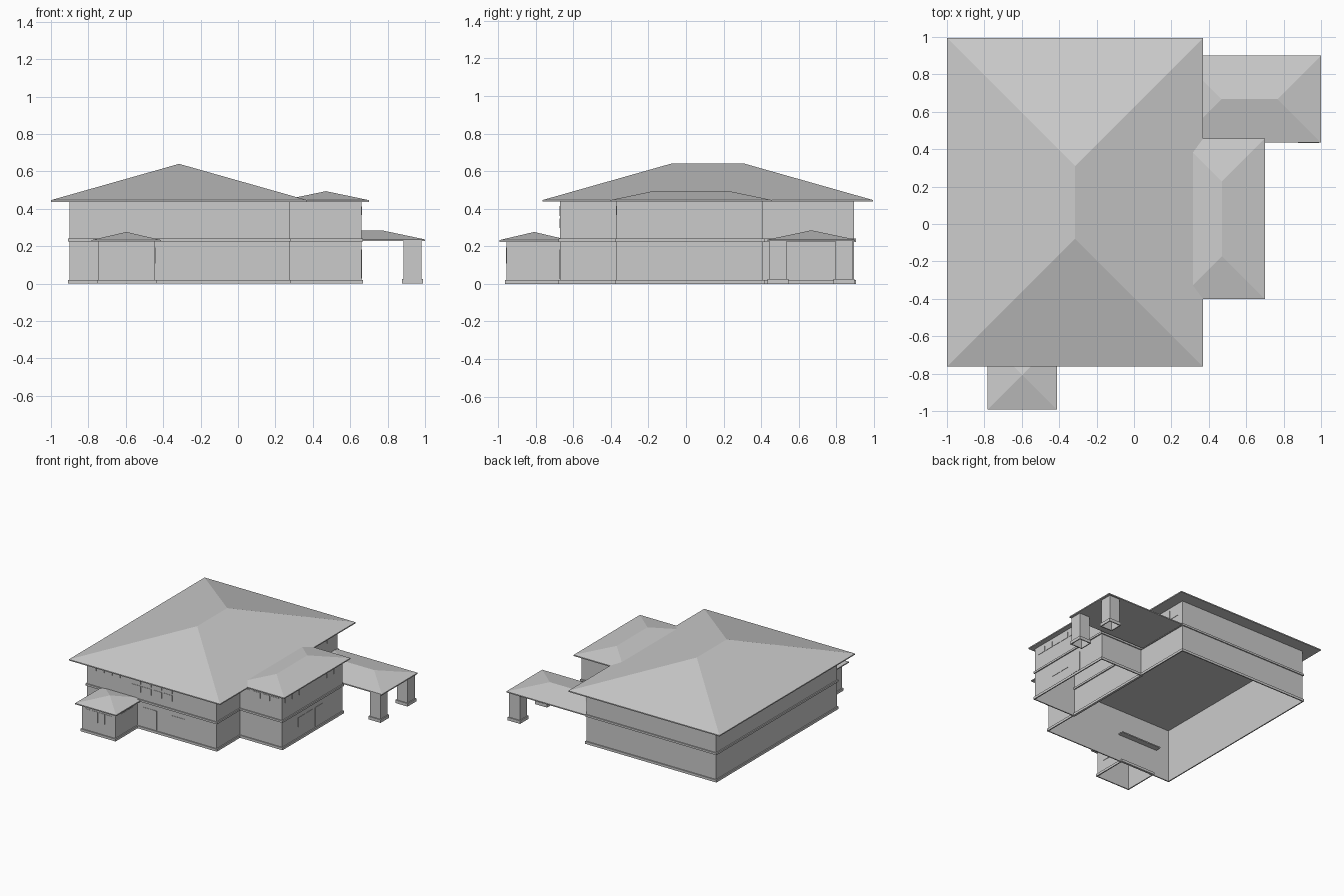
import bpy, bmesh

if "Cube" in bpy.data.objects:
    bpy.data.objects.remove(bpy.data.objects["Cube"])


def make(name, verts, faces):
    me = bpy.data.meshes.new(name)
    me.from_pydata(verts, [], faces)
    bm = bmesh.new()
    bm.from_mesh(me)
    bmesh.ops.remove_doubles(bm, verts=bm.verts, dist=1e-5)
    bmesh.ops.recalc_face_normals(bm, faces=bm.faces)
    bm.to_mesh(me)
    bm.free()
    ob = bpy.data.objects.new(name, me)
    bpy.context.collection.objects.link(ob)
    return ob


def sweep(name, rect, profile, closed):
    """Carry an (outward offset, z) profile around a rectangle."""
    x0, x1, y0, y1 = rect
    verts, faces = [], []
    for o, z in profile:
        verts += [(x0 - o, y0 - o, z), (x1 + o, y0 - o, z),
                  (x1 + o, y1 + o, z), (x0 - o, y1 + o, z)]
    n = len(profile)
    for i in range(n if closed else n - 1):
        a, b = 4 * i, 4 * ((i + 1) % n)
        for k in range(4):
            m = (k + 1) % 4
            faces.append((a + k, a + m, b + m, b + k))
    return make(name, verts, faces)


def walls(name, rect, z1):
    ob = sweep(name, rect, [(0, 0), (0, z1)], False)
    # open shell: make the sides face outward
    c = ob.data.polygons[0]
    if c.normal.y > 0:
        ob.data.flip_normals()


def trim(name, rect, z0, z1, o=0.009):
    sweep(name, rect, [(0, z0), (o, z0), (o, z1), (0, z1)], True)


def hip_roof(name, rect, z0, z1, top):
    """Hip roof with equal plan slopes, thin fascia and closed soffit."""
    x0, x1, y0, y1 = rect
    cx, cy = (x0 + x1) / 2, (y0 + y1) / 2
    h = min(x1 - x0, y1 - y0) / 2
    along_y = (y1 - y0) >= (x1 - x0)
    v = [(x, y, z) for z in (z0, z1)
         for x, y in ((x0, y0), (x1, y0), (x1, y1), (x0, y1))]
    if along_y:
        v += [(cx, y0 + h, top), (cx, y1 - h, top)]
        f = [(4, 5, 8), (5, 6, 9, 8), (6, 7, 9), (7, 4, 8, 9)]
    else:
        v += [(x0 + h, cy, top), (x1 - h, cy, top)]
        f = [(4, 5, 9, 8), (5, 6, 9), (6, 7, 8, 9), (7, 4, 8)]
    f += [(3, 2, 1, 0)] + [(k, (k + 1) % 4, 4 + (k + 1) % 4, 4 + k) for k in range(4)]
    make(name, v, f)


def panes(name, side, wall, a0, a1, z0, z1, cols, rows=1, gap=0.014):
    """Grid of thin panes on a front ('y') or right ('x') wall."""
    bm = bmesh.new()
    w, h, t = (a1 - a0) / cols, (z1 - z0) / rows, 0.003
    for i in range(cols):
        for j in range(rows):
            a, z = a0 + (i + .5) * w, z0 + (j + .5) * h
            if side == 'y':
                c, s = (a, wall - t / 2, z), (w - gap, t, h - gap)
            else:
                c, s = (wall + t / 2, a, z), (t, w - gap, h - gap)
            vs = bmesh.ops.create_cube(bm, size=1)['verts']
            bmesh.ops.scale(bm, vec=s, verts=vs)
            bmesh.ops.translate(bm, vec=c, verts=vs)
    me = bpy.data.meshes.new(name)
    bm.to_mesh(me)
    bm.free()
    bpy.context.collection.objects.link(bpy.data.objects.new(name, me))


MAIN = (-0.9, 0.275, -0.67, 0.895)
WING = (0.275, 0.66, -0.37, 0.41)
BAY = (-0.745, -0.445, -0.955, -0.67)

# Wall shells, open underneath
walls("main_walls", MAIN, 0.437)
walls("wing_walls", WING, 0.437)
walls("bay_walls", BAY, 0.225)

# Plinths and floor bands
for label, r in (("main", MAIN), ("wing", WING), ("bay", BAY)):
    trim(label + "_plinth", r, 0, 0.02)
for label, r in (("main", MAIN), ("wing", WING)):
    trim(label + "_band", r, 0.224, 0.24)

# Roofs
hip_roof("main_roof", (-1, 0.37, -0.763, 0.995), 0.437, 0.446, 0.64)
hip_roof("wing_roof", (0.24, 0.7, -0.402, 0.457), 0.437, 0.446, 0.494)
hip_roof("bay_roof", (-0.782, -0.412, -0.993, -0.623), 0.224, 0.233, 0.276)
hip_roof("porch_roof", (0.235, 1, 0.435, 0.9), 0.227, 0.236, 0.285)

# Porch pillars
for label, y in (("front", 0.49), ("back", 0.84)):
    r = (0.886, 0.982, y - 0.048, y + 0.048)
    walls(label + "_pillar", r, 0.23)
    trim(label + "_pillar_plinth", r, 0, 0.025, 0.008)

# Windows and doors
panes("front_high_windows", 'y', -0.67, -0.88, -0.52, 0.36, 0.42, 5)
panes("front_window_grid", 'y', -0.67, -0.5, -0.12, 0.29, 0.42, 4, 2)
panes("front_doors", 'y', -0.67, -0.4, -0.26, 0.02, 0.19, 2)
panes("front_lower_window", 'y', -0.67, -0.14, 0.0, 0.09, 0.19, 1)
panes("bay_front_windows", 'y', -0.955, -0.72, -0.47, 0.1, 0.2, 4)
panes("bay_side_windows", 'x', -0.445, -0.89, -0.72, 0.1, 0.2, 2)
panes("wing_front_windows", 'y', -0.37, 0.3, 0.64, 0.36, 0.42, 4)
panes("wing_side_windows", 'x', 0.66, -0.34, 0.38, 0.36, 0.42, 8)
panes("wing_lower_windows", 'x', 0.66, -0.17, 0.03, 0.1, 0.19, 2)
panes("wing_door", 'x', 0.66, 0.05, 0.16, 0.02, 0.19, 1)
panes("rear_side_windows", 'x', 0.275, 0.47, 0.85, 0.33, 0.42, 4)
